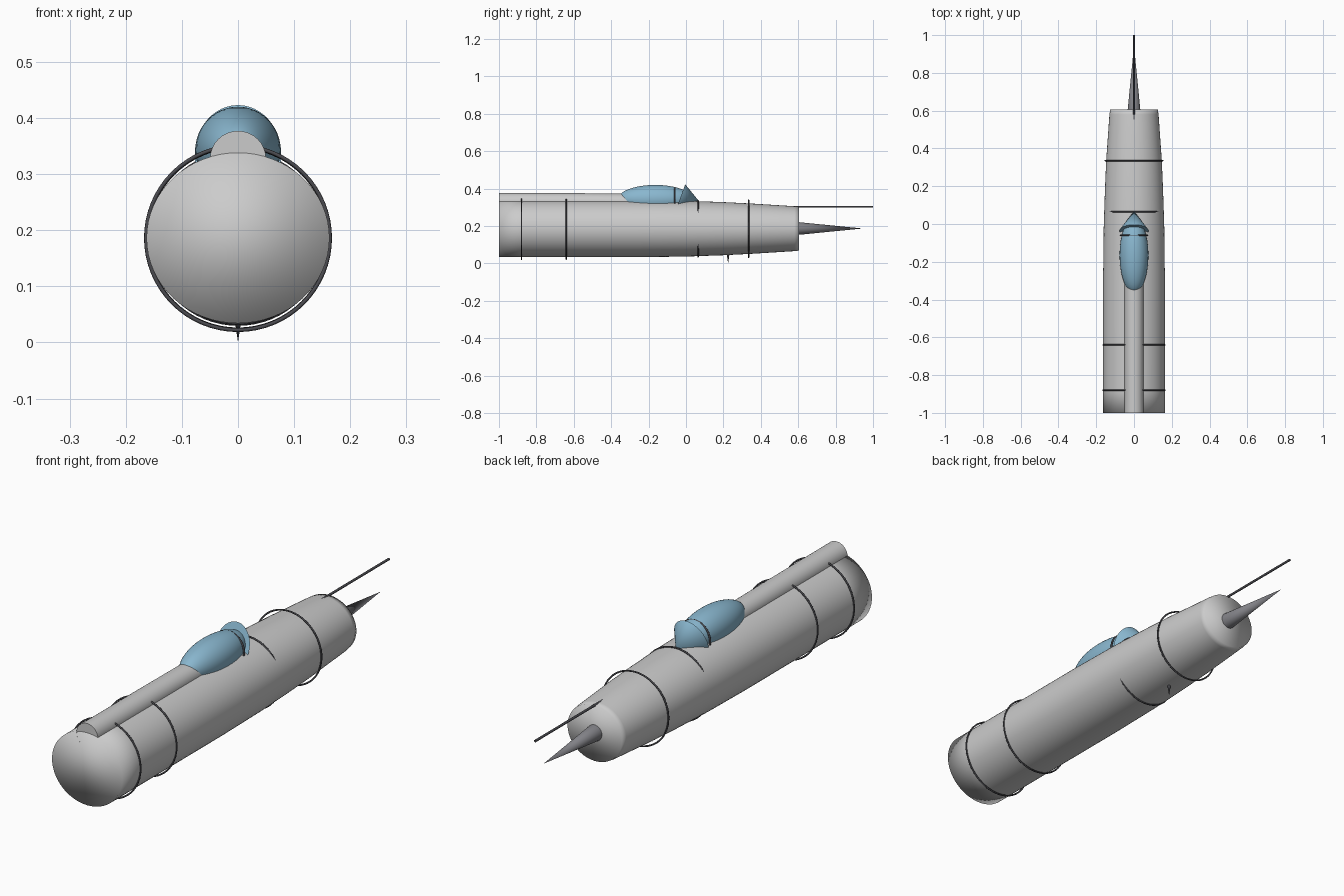
import bpy, bmesh, math
from mathutils import Matrix, Vector

if "Cube" in bpy.data.objects:
    bpy.data.objects.remove(bpy.data.objects["Cube"])

CZ = 0.186  # height of the fuselage axis


def material(name, rgb):
    m = bpy.data.materials.new(name)
    m.diffuse_color = (*rgb, 1)
    m.use_nodes = True
    m.node_tree.nodes["Principled BSDF"].inputs["Base Color"].default_value = m.diffuse_color
    return m


GLASS = material("glass_blue", (0.25, 0.47, 0.62))
DARK = material("dark_metal", (0.07, 0.07, 0.08))
STEEL = material("steel", (0.22, 0.22, 0.24))


def finish(name, bm, mat=None, sharp=None):
    bmesh.ops.recalc_face_normals(bm, faces=bm.faces)
    me = bpy.data.meshes.new(name)
    bm.to_mesh(me)
    bm.free()
    ob = bpy.data.objects.new(name, me)
    bpy.context.collection.objects.link(ob)
    if mat:
        me.materials.append(mat)
    for p in me.polygons:
        p.use_smooth = True
    if sharp:
        bpy.ops.object.select_all(action='DESELECT')
        ob.select_set(True)
        bpy.context.view_layer.objects.active = ob
        bpy.ops.object.shade_smooth_by_angle(angle=math.radians(sharp))
    return ob


def loft(name, stations, n=64, mat=None, sharp=None):
    """Elliptical sections (y, z centre, half width, half height) along y."""
    bm = bmesh.new()
    rings = []
    for y, z, rx, rz in stations:
        rings.append([bm.verts.new((rx * math.cos(2 * math.pi * i / n), y,
                                    z + rz * math.sin(2 * math.pi * i / n)))
                      for i in range(n)])
    for a, b in zip(rings, rings[1:]):
        for i in range(n):
            j = (i + 1) % n
            bm.faces.new((a[i], a[j], b[j], b[i]))
    bm.faces.new(rings[0])
    bm.faces.new(rings[-1])
    return finish(name, bm, mat, sharp)


def cone(name, base, tip, radius, mat, n=32):
    base, tip = Vector(base), Vector(tip)
    d = tip - base
    rot = d.to_track_quat('Z', 'Y').to_matrix().to_4x4()
    bm = bmesh.new()
    bmesh.ops.create_cone(bm, cap_ends=True, segments=n, radius1=radius, radius2=0,
                          depth=d.length,
                          matrix=Matrix.Translation((base + tip) / 2) @ rot)
    return finish(name, bm, mat, 40)


def ring(name, y, z, radius, minor=0.0035, n=64, m=8):
    bm = bmesh.new()
    v = []
    for i in range(n):
        a = 2 * math.pi * i / n
        row = []
        for k in range(m):
            b = 2 * math.pi * k / m
            r = radius + minor * math.cos(b)
            row.append(bm.verts.new((r * math.cos(a), y + minor * math.sin(b),
                                     z + r * math.sin(a))))
        v.append(row)
    for i in range(n):
        for k in range(m):
            bm.faces.new((v[i][k], v[(i + 1) % n][k],
                          v[(i + 1) % n][(k + 1) % m], v[i][(k + 1) % m]))
    return finish(name, bm, DARK)


# Fuselage: straight tube tapering toward the rear, with smooth-shaded caps
loft("fuselage", [(-1.0, CZ, 0.163, 0.152), (-0.88, CZ, 0.163, 0.152),
                  (-0.25, CZ, 0.163, 0.152), (0.0, CZ, 0.160, 0.149),
                  (0.2, CZ, 0.153, 0.142), (0.34, CZ, 0.147, 0.135),
                  (0.58, CZ, 0.130, 0.120), (0.605, CZ, 0.126, 0.117)])

# Raised spine, running into the canopy
loft("spine", [(-1.0, 0.327, 0.05, 0.050), (-0.6, 0.327, 0.05, 0.049),
               (-0.2, 0.327, 0.05, 0.045)], 32, sharp=40)

# Canopy bubble
bm = bmesh.new()
bmesh.ops.create_uvsphere(bm, u_segments=48, v_segments=24, radius=1,
                          matrix=Matrix.Translation((0, -0.165, 0.343)) @
                          Matrix.Diagonal((0.076, 0.20, 0.077, 1)))
finish("canopy", bm, GLASS)

# Windscreen: leaning elliptical base drawn to a point
n = 48
bm = bmesh.new()
apex = bm.verts.new((0, 0.068, 0.335))
rim = []
for i in range(n):
    a = 2 * math.pi * i / n
    s = math.sin(a)
    rim.append(bm.verts.new((0.077 * math.cos(a), -0.036 + 0.032 * s, 0.335 + 0.088 * s)))
for i in range(n):
    bm.faces.new((rim[i], rim[(i + 1) % n], apex))
bm.faces.new(rim)
finish("windscreen", bm, GLASS, 40)

# Canopy frame and fuselage bands
ring("canopy_frame", -0.06, 0.335, 0.070, 0.004)
for i, (y, r) in enumerate([(-0.88, 0.164), (-0.64, 0.163), (0.065, 0.151), (0.335, 0.153)]):
    ring(f"fuselage_band_{i + 1}", y, CZ, r)

# Tail spike, belly antenna and rear probe
cone("tail_spike", (0, 0.60, 0.187), (0, 0.945, 0.187), 0.034, STEEL)
cone("belly_antenna", (0, 0.225, 0.055), (0, 0.225, 0.0), 0.008, DARK, 12)
loft("rear_probe", [(0.55, 0.303, 0.005, 0.005), (1.0, 0.303, 0.005, 0.005)], 12, DARK, 40)
